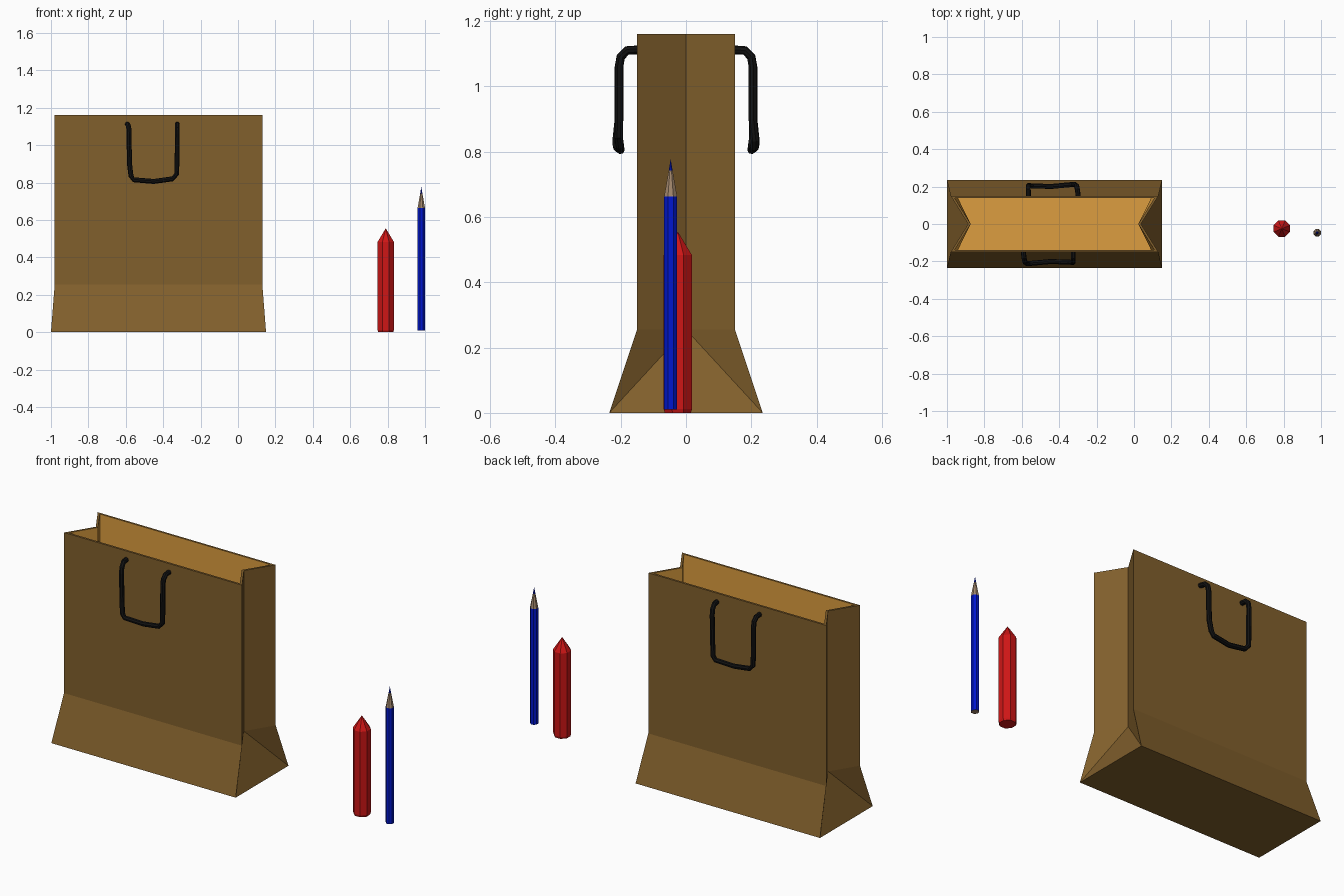
import bpy, bmesh, math
from mathutils import Vector

if "Cube" in bpy.data.objects:
    bpy.data.objects.remove(bpy.data.objects["Cube"])


def material(name, rgb):
    m = bpy.data.materials.new(name)
    m.diffuse_color = (*rgb, 1)
    m.use_nodes = True
    m.node_tree.nodes["Principled BSDF"].inputs["Base Color"].default_value = m.diffuse_color
    return m


PAPER = material("paper_outside", (0.22, 0.115, 0.025))
INSIDE = material("paper_inside", (0.72, 0.34, 0.05))
CORD = material("black_cord", (0.006, 0.006, 0.006))
RED = material("red_wax", (0.62, 0.008, 0.008))
BLUE = material("blue_paint", (0.0, 0.008, 0.62))
WOOD = material("wood", (0.36, 0.24, 0.15))


def finish(bm, name, mats):
    bmesh.ops.recalc_face_normals(bm, faces=bm.faces)
    me = bpy.data.meshes.new(name)
    bm.to_mesh(me)
    bm.free()
    for m in mats:
        me.materials.append(m)
    ob = bpy.data.objects.new(name, me)
    bpy.context.collection.objects.link(ob)
    return ob


# Paper bag: flared base, upright walls, sides creased inwards
def bag():
    bm = bmesh.new()
    base = [bm.verts.new((x, y, 0)) for x, y in
            ((-1, -0.235), (0.15, -0.235), (0.15, 0.235), (-1, 0.235))]
    outline = ((-0.98, -0.15), (0.13, -0.15), (0.037, 0),
               (0.13, 0.15), (-0.98, 0.15), (-0.887, 0))
    low, top = [[bm.verts.new((x, y, z)) for x, y in outline] for z in (0.255, 1.16)]
    bm.faces.new(base[::-1])
    for i in range(6):
        j = (i + 1) % 6
        bm.faces.new((low[i], low[j], top[j], top[i]))
    a, b, c, d = base
    bm.faces.new((a, b, low[1], low[0]))
    bm.faces.new((c, d, low[4], low[3]))
    for p, q, f, mid, k in ((b, c, 1, 2, 3), (d, a, 4, 5, 0)):
        bm.faces.new((p, q, low[mid]))
        bm.faces.new((p, low[mid], low[f]))
        bm.faces.new((q, low[k], low[mid]))
    ob = finish(bm, "paper_bag", [PAPER, INSIDE])
    # open shell: make sure the bottom face points down
    if ob.data.polygons[0].normal.z > 0:
        ob.data.flip_normals()
    s = ob.modifiers.new("thickness", 'SOLIDIFY')
    s.thickness = 0.012
    s.offset = -1
    s.use_even_offset = True
    s.material_offset = 1


# Hanging cord handle, the back one is the front one turned half round
def handle(name, turned):
    path = [(-0.592, -0.145, 1.112), (-0.588, -0.18, 1.11), (-0.584, -0.2, 1.09),
            (-0.583, -0.205, 1.06), (-0.58, -0.205, 0.9), (-0.572, -0.212, 0.835),
            (-0.558, -0.211, 0.815), (-0.45, -0.201, 0.806), (-0.35, -0.203, 0.82),
            (-0.328, -0.206, 0.845), (-0.326, -0.205, 0.9), (-0.325, -0.205, 1.06),
            (-0.325, -0.2, 1.09), (-0.325, -0.18, 1.11), (-0.325, -0.145, 1.112)]
    if turned:
        path = [(-0.89 - x, -y, z) for x, y, z in path]
    pts = [Vector(p) for p in path]
    bm = bmesh.new()
    rings = []
    side = None
    for i, p in enumerate(pts):
        t = (pts[min(i + 1, len(pts) - 1)] - pts[max(i - 1, 0)]).normalized()
        if side is None:
            side = Vector((1, 0, 0))
        side = (side - t * side.dot(t)).normalized()
        up = t.cross(side)
        rings.append([bm.verts.new(p + 0.0135 * (side * math.cos(k * math.pi / 4) +
                                                up * math.sin(k * math.pi / 4)))
                      for k in range(8)])
    for r, s in zip(rings, rings[1:]):
        for k in range(8):
            n = (k + 1) % 8
            bm.faces.new((r[k], r[n], s[n], s[k]))
    bm.faces.new(rings[0])
    bm.faces.new(rings[-1])
    finish(bm, name, [CORD])


# Eight-sided stick from (radius, height) rings, closed by a point
def stick(name, x, y, rings, tip, mats, bands, cap):
    bm = bmesh.new()
    loops = [[bm.verts.new((x + r * math.cos((k + 0.5) * math.pi / 4),
                            y + r * math.sin((k + 0.5) * math.pi / 4), z))
              for k in range(8)] for r, z in rings]
    bm.faces.new(loops[0]).material_index = cap
    point = bm.verts.new((x, y, tip))
    for i, lo in enumerate(loops):
        for k in range(8):
            n = (k + 1) % 8
            if i + 1 < len(loops):
                f = bm.faces.new((lo[k], lo[n], loops[i + 1][n], loops[i + 1][k]))
            else:
                f = bm.faces.new((lo[k], lo[n], point))
            f.material_index = bands[i]
    finish(bm, name, mats)


bag()
handle("front_handle", False)
handle("back_handle", True)
stick("crayon", 0.79, -0.025, [(0.043, 0), (0.047, 0.012), (0.047, 0.483)],
      0.555, [RED], [0, 0, 0], 0)
stick("pencil", 0.98, -0.047, [(0.0215, 0.01), (0.0215, 0.663), (0.0065, 0.742)],
      0.778, [BLUE, WOOD], [0, 1, 0], 1)
